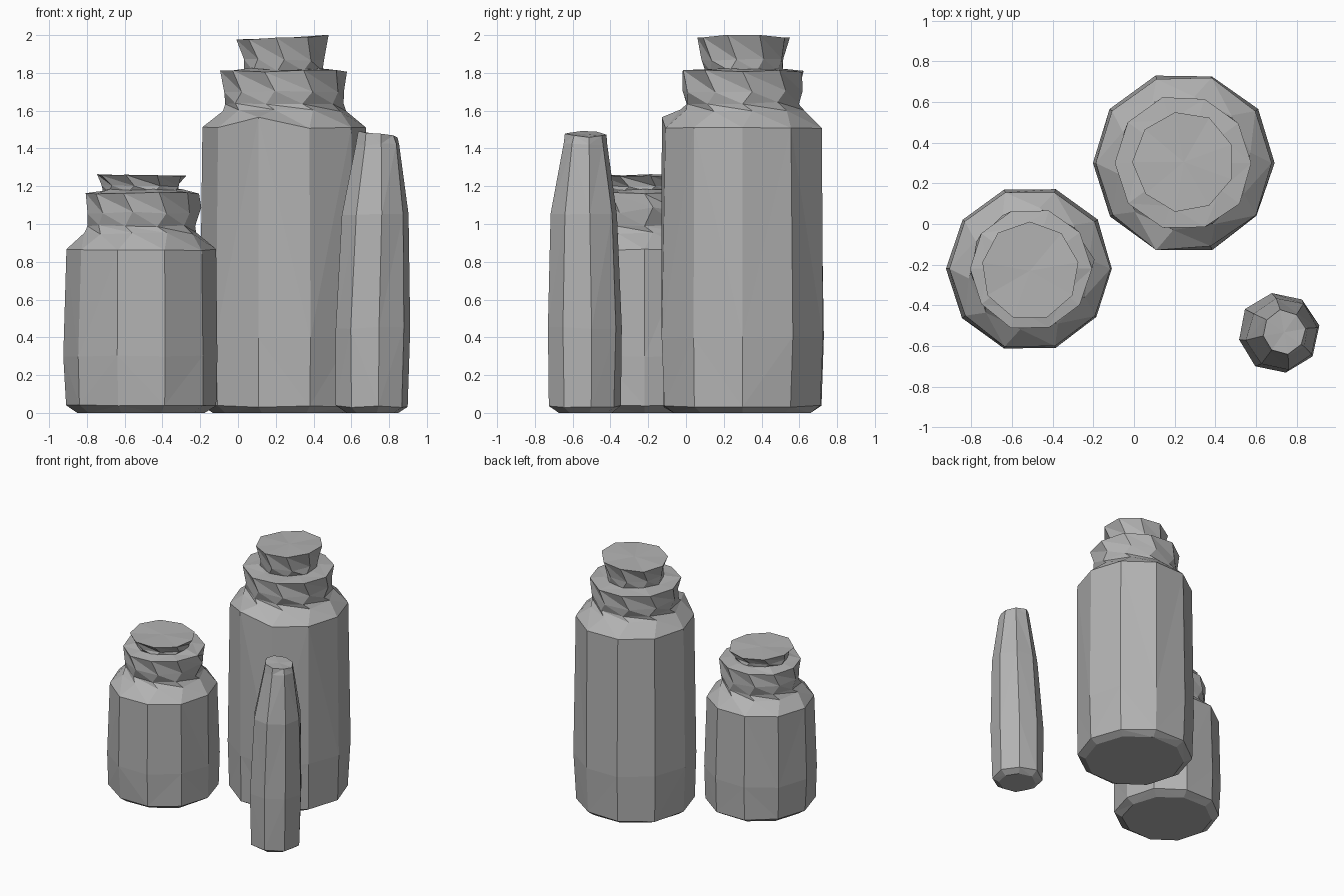
import bpy, bmesh, math, random
from mathutils import Vector

if "Cube" in bpy.data.objects:
    bpy.data.objects.remove(bpy.data.objects["Cube"])

random.seed(4)
grey = bpy.data.materials.new("stone grey")
grey.diffuse_color = (0.45, 0.45, 0.45, 1)
grey.use_nodes = True
grey.node_tree.nodes["Principled BSDF"].inputs["Base Color"].default_value = grey.diffuse_color


def lathe(name, sides, rings, turn=0.0, tilt=0.0, jitter=0.006, nudges=()):
    """Closed faceted solid from rings of (x, y, z, radius, half-step stagger)."""
    bm = bmesh.new()
    loops = []
    for k, (x, y, z, r, stagger) in enumerate(rings):
        loop = []
        for i in range(sides):
            a = math.radians(turn) + math.tau * (i + 0.5 * stagger) / sides
            j = random.uniform(-jitter, jitter)
            top = tilt * math.cos(a) if k == len(rings) - 1 else 0
            dz = random.uniform(-jitter, jitter) if k > 0 else 0
            loop.append(bm.verts.new((x + (r + j) * math.cos(a),
                                      y + (r + j) * math.sin(a),
                                      z + dz + top)))
        loops.append(loop)
    # side facets
    for lo, hi, a, b in zip(loops, loops[1:], rings, rings[1:]):
        shift = 0 if b[4] >= a[4] else -1
        for i in range(sides):
            n = (i + 1) % sides
            p, q = hi[(i + shift) % sides], hi[(n + shift) % sides]
            if a[4] < b[4] or (a[4] == b[4] and i % 2):
                tris = ((lo[i], lo[n], p), (lo[n], q, p))
            else:
                tris = ((lo[i], lo[n], q), (lo[i], q, p))
            for t in tris:
                bm.faces.new(t)
    # flat base, fanned top
    bm.faces.new(list(reversed(loops[0])))
    x, y, z = rings[-1][:3]
    centre = bm.verts.new((x, y, z))
    for i in range(sides):
        bm.faces.new((loops[-1][i], loops[-1][(i + 1) % sides], centre))
    # single pulled corners
    for ring, i, move in nudges:
        loops[ring][i].co += Vector(move)
    bmesh.ops.recalc_face_normals(bm, faces=bm.faces)
    me = bpy.data.meshes.new(name)
    bm.to_mesh(me)
    bm.free()
    me.materials.append(grey)
    ob = bpy.data.objects.new(name, me)
    bpy.context.collection.objects.link(ob)
    return ob


# tall jar: body, shoulder and collar
X, Y = 0.245, 0.30
lathe("tall_jar", 10, [
    (X, Y, 0.0, 0.38, 0), (X, Y, 0.035, 0.435, 0), (X, Y, 0.4, 0.447, 0),
    (X, Y, 1.51, 0.435, 0), (X, Y, 1.60, 0.335, 0.5), (X, Y, 1.64, 0.315, 0),
    (X, Y, 1.70, 0.325, 0.5), (X, Y, 1.81, 0.335, 0), (X, Y, 1.82, 0.22, 0)],
    nudges=[(3, 7, (0, -0.01, 0.06))])
lathe("tall_jar_stopper", 9, [
    (X, Y + 0.005, 1.81, 0.21, 0), (X, Y + 0.005, 1.87, 0.22, 0.5),
    (X, Y + 0.005, 1.985, 0.25, 0)], turn=20, tilt=0.012)

# short jar: body, shoulder and collar
X, Y = -0.512, -0.22
lathe("short_jar", 10, [
    (X, Y, 0.0, 0.34, 0), (X, Y, 0.04, 0.40, 0), (X, Y, 0.3, 0.408, 0),
    (X, Y, 0.865, 0.398, 0), (X, Y, 0.95, 0.30, 0.5), (X, Y, 0.99, 0.28, 0),
    (X, Y, 1.06, 0.29, 0.5), (X, Y, 1.165, 0.30, 0), (X, Y, 1.18, 0.21, 0)],
    nudges=[(6, 0, (0.03, 0, 0.03))])
lathe("short_jar_stopper", 9, [
    (X, Y - 0.01, 1.17, 0.20, 0), (X, Y - 0.01, 1.20, 0.205, 0.5),
    (X, Y - 0.01, 1.255, 0.24, 0)], turn=10, tilt=-0.004)

# slim tapering vial
lathe("slim_vial", 8, [
    (0.71, -0.535, 0.0, 0.14, 0), (0.71, -0.535, 0.035, 0.19, 0),
    (0.712, -0.535, 0.45, 0.20, 0), (0.73, -0.54, 1.05, 0.178, 0),
    (0.738, -0.533, 1.42, 0.12, 0), (0.738, -0.533, 1.475, 0.108, 0)],
    turn=10, tilt=-0.012)
